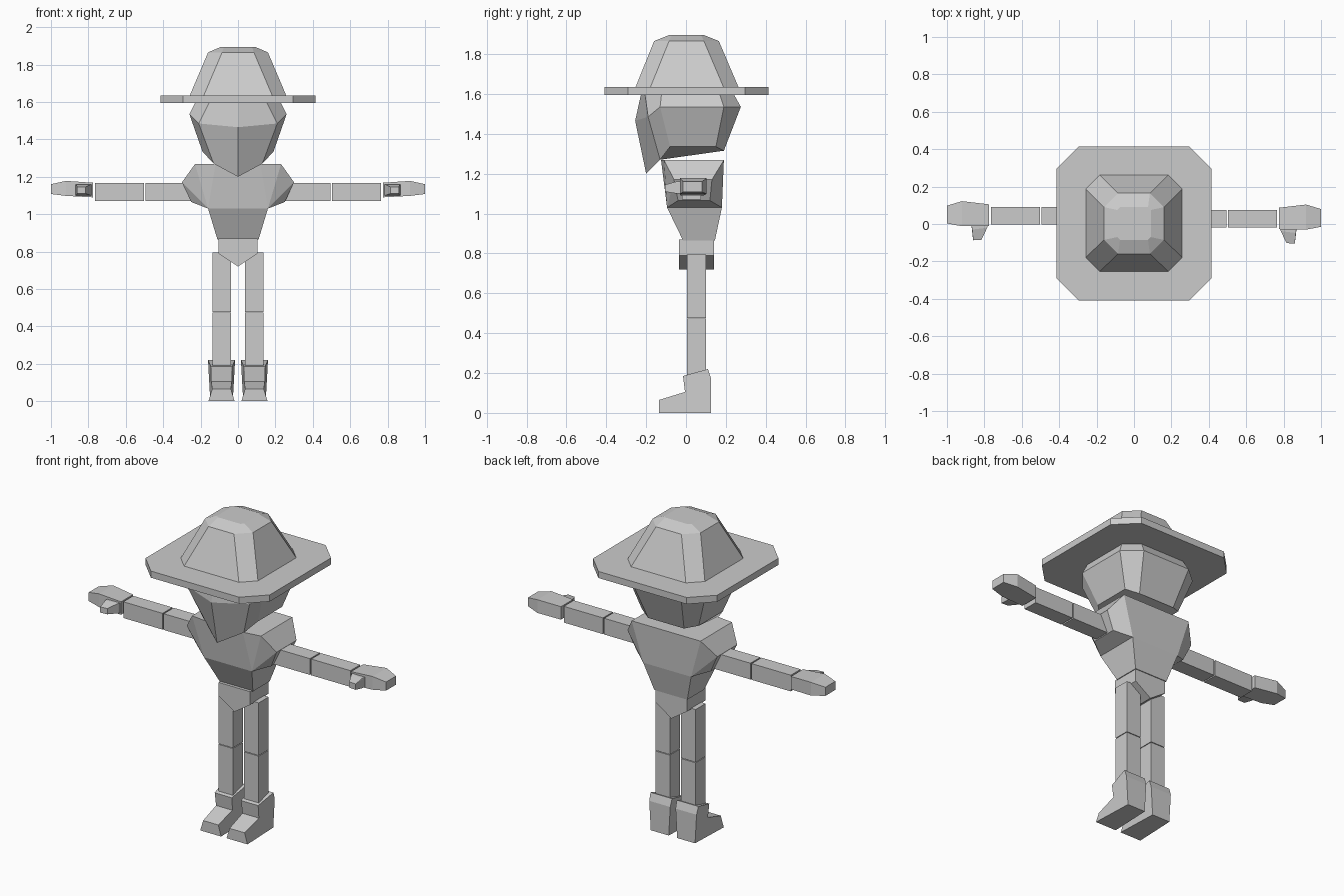
import bpy, bmesh

if "Cube" in bpy.data.objects:
    bpy.data.objects.remove(bpy.data.objects["Cube"], do_unlink=True)

GREY = (0.6, 0.6, 0.6, 1)
mat = bpy.data.materials.new("plain grey")
mat.use_nodes = True
mat.diffuse_color = GREY
mat.node_tree.nodes["Principled BSDF"].inputs["Base Color"].default_value = GREY


def finish(name, bm):
    bmesh.ops.recalc_face_normals(bm, faces=bm.faces)
    me = bpy.data.meshes.new(name)
    bm.to_mesh(me)
    bm.free()
    me.materials.append(mat)
    ob = bpy.data.objects.new(name, me)
    bpy.context.collection.objects.link(ob)
    return ob


def loft(name, rings):
    """Skin equal-length closed rings and cap both ends."""
    bm = bmesh.new()
    vs = [[bm.verts.new(p) for p in r] for r in rings]
    n = len(vs[0])
    for a, b in zip(vs, vs[1:]):
        for i in range(n):
            j = (i + 1) % n
            bm.faces.new((a[i], a[j], b[j], b[i]))
    bm.faces.new(vs[0])
    bm.faces.new(vs[-1])
    return finish(name, bm)


def hull(name, pts):
    bm = bmesh.new()
    vs = [bm.verts.new(p) for p in pts]
    res = bmesh.ops.convex_hull(bm, input=vs)
    junk = [g for g in res["geom_interior"] if isinstance(g, bmesh.types.BMVert)]
    bmesh.ops.delete(bm, geom=junk, context='VERTS')
    bmesh.ops.dissolve_limit(bm, angle_limit=0.03, verts=bm.verts, edges=bm.edges)
    return finish(name, bm)


def box(name, x0, x1, y0, y1, z0, z1):
    return hull(name, [(x, y, z) for x in (x0, x1) for y in (y0, y1) for z in (z0, z1)])


def octagon(hx, y0, y1, cut, z):
    """Rectangle with chamfered corners."""
    return [(hx, y0 + cut, z), (hx, y1 - cut, z), (hx - cut, y1, z), (cut - hx, y1, z),
            (-hx, y1 - cut, z), (-hx, y0 + cut, z), (cut - hx, y0, z), (hx - cut, y0, z)]


def both(half):
    """Mirror half of a ring, whose first point lies on the centre line."""
    return half + [(-x, y, z) for x, y, z in reversed(half[1:])]


def rows(data):
    """Mirrored corner points from (half width, front y, back y, z)."""
    return [(s * x, y, z) for x, y0, y1, z in data for s in (-1, 1) for y in (y0, y1)]


# Hat
loft("hat_brim", [octagon(0.415, -0.41, 0.415, 0.12, z) for z in (1.595, 1.635)])
loft("hat_crown", [octagon(0.26, -0.255, 0.265, 0.075, 1.63),
                   octagon(0.16, -0.16, 0.165, 0.075, 1.865),
                   octagon(0.09, -0.085, 0.09, 0.015, 1.895)])

# Head with a ridged face and pointed chin
loft("head", [
    both([(0, -0.22, 1.625), (0.14, -0.21, 1.625), (0.215, -0.12, 1.625),
          (0.215, 0.16, 1.625), (0.14, 0.225, 1.625)]),
    both([(0, -0.255, 1.465), (0.21, -0.19, 1.485), (0.26, -0.13, 1.535),
          (0.26, 0.19, 1.535), (0.16, 0.275, 1.535)]),
    both([(0, -0.2, 1.2), (0.13, -0.13, 1.27), (0.19, -0.08, 1.335),
          (0.19, 0.15, 1.335), (0.12, 0.19, 1.315)])])

# Torso
hull("chest", rows([(0.16, -0.095, 0.18, 1.03), (0.25, -0.04, 0.12, 1.065),
                    (0.30, -0.06, 0.13, 1.17), (0.23, -0.11, 0.19, 1.268),
                    (0.12, -0.125, 0.19, 1.268)]))
hull("waist", rows([(0.11, -0.015, 0.145, 0.865), (0.16, -0.095, 0.18, 1.03)]))

# Pelvis, pointed underneath
pelvis = [(-0.105, 0.87), (0.105, 0.87), (0.105, 0.79), (0, 0.72), (-0.105, 0.79)]
loft("pelvis", [[(x, y, z) for x, z in pelvis] for y in (-0.035, 0.14)])

# Shoe side outline: y, z, half width
shoe = [(-0.135, 0, 0.07), (-0.135, 0.065, 0.05), (-0.005, 0.105, 0.055),
        (-0.015, 0.185, 0.057), (0.11, 0.22, 0.072), (0.125, 0.175, 0.07), (0.125, 0, 0.06)]

for side, s in (("left", 1), ("right", -1)):
    d = -0.018 if s > 0 else 0      # the left arm sits slightly forward
    # Legs and shoes
    for part, z0, z1 in (("shin", 0.15, 0.473), ("thigh", 0.477, 0.795)):
        box(f"{side}_{part}", s * 0.038, s * 0.135, 0.005, 0.1, z0, z1)
    loft(f"{side}_shoe", [[(s * 0.088 + k * w, y, z) for y, z, w in shoe] for k in (-1, 1)])
    # Arms
    for part, x0, x1 in (("upper_arm", 0.22, 0.495), ("forearm", 0.503, 0.765)):
        box(f"{side}_{part}", s * x0, s * x1, d - 0.002, d + 0.092, 1.07, 1.168)
    # Hand and thumb
    sections = [(0.775, -0.01, 0.105, 1.09, 1.168), (0.92, -0.012, 0.122, 1.098, 1.178),
                (1.0, 0.003, 0.098, 1.108, 1.16)]
    loft(f"{side}_hand", [[(s * x, d + y0, z0), (s * x, d + y1, z0),
                           (s * x, d + y1, z1), (s * x, d + y0, z1)]
                          for x, y0, y1, z0, z1 in sections])
    thumb = [(0.78, 0.0, 1.10, 1.16), (0.87, 0.0, 1.10, 1.16), (0.865, -0.03, 1.10, 1.16),
             (0.785, -0.02, 1.10, 1.16), (0.86, -0.087, 1.11, 1.145), (0.815, -0.084, 1.11, 1.145)]
    hull(f"{side}_thumb", [(s * x, d + y, z) for x, y, z0, z1 in thumb for z in (z0, z1)])
